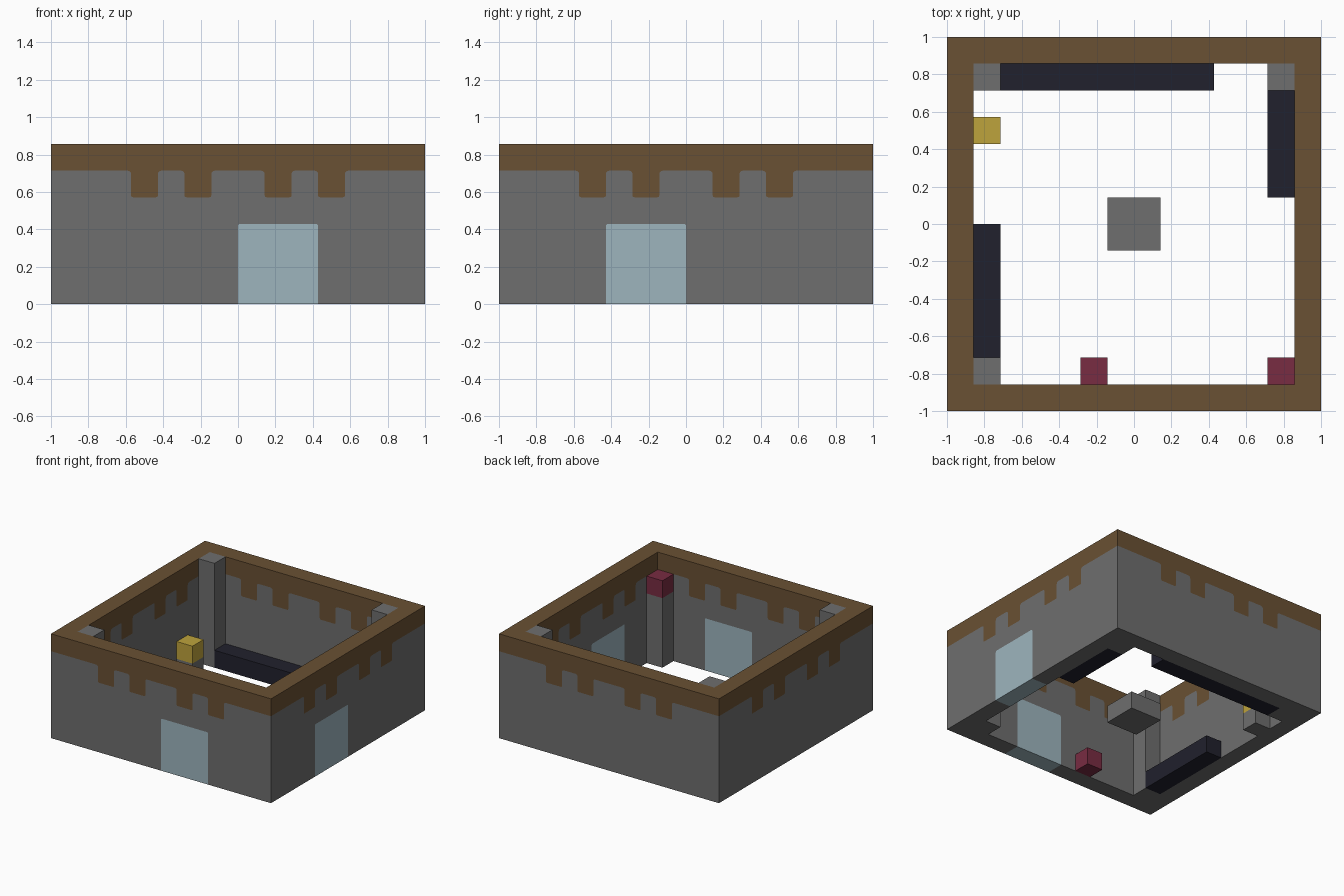
import bpy, bmesh, math
from mathutils import Matrix, Vector

cube = bpy.data.objects.get("Cube")
if cube:
    bpy.data.objects.remove(cube, do_unlink=True)

U = 1 / 7  # one building block


def material(name, rgb):
    m = bpy.data.materials.new(name)
    m.use_nodes = True
    m.diffuse_color = (*rgb, 1)
    m.node_tree.nodes["Principled BSDF"].inputs["Base Color"].default_value = (*rgb, 1)
    return m


STONE = material("grey stone", (0.156, 0.156, 0.156))
WOOD = material("brown wood", (0.144, 0.082, 0.033))
GLASS = material("pale blue door", (0.337, 0.462, 0.515))
DARK = material("dark navy", (0.015, 0.015, 0.026))
RED = material("dark red", (0.188, 0.025, 0.054))
YELLOW = material("yellow", (0.515, 0.366, 0.045))


def finish(name, bm, mat):
    bmesh.ops.recalc_face_normals(bm, faces=bm.faces)
    mesh = bpy.data.meshes.new(name)
    bm.to_mesh(mesh)
    bm.free()
    mesh.materials.append(mat)
    bpy.context.collection.objects.link(bpy.data.objects.new(name, mesh))


def block(name, mat, x, y, z):
    """Box between block-grid limits."""
    bm = bmesh.new()
    bmesh.ops.create_cube(bm, size=1)
    for v in bm.verts:
        v.co = Vector([(a + b) / 2 + c * (b - a) for (a, b), c in zip((x, y, z), v.co)]) * U
    finish(name, bm, mat)


def rounded(points):
    """Turn (u, z, radius) corners into an outline with small fillets."""
    out = []
    for i, (u, z, r) in enumerate(points):
        p = Vector((u, z))
        if not r:
            out.append(p)
            continue
        a = p + (Vector(points[i - 1][:2]) - p).normalized() * r
        b = p + (Vector(points[(i + 1) % len(points)][:2]) - p).normalized() * r
        for k in range(4):
            t = k / 3
            out.append(a * (1 - t) ** 2 + p * 2 * t * (1 - t) + b * t * t)
    return out


def prism(name, mat, points, turn):
    """Extrude an outline through the wall thickness and turn it to its side."""
    bm = bmesh.new()
    face = bm.faces.new([bm.verts.new((p.x, -7, p.y)) for p in rounded(points)])
    new = bmesh.ops.extrude_face_region(bm, geom=[face])["geom"]
    moved = [g for g in new if isinstance(g, bmesh.types.BMVert)]
    bmesh.ops.translate(bm, vec=(0, 1, 0), verts=moved)
    bm.transform(Matrix.Scale(U, 4) @ Matrix.Rotation(math.radians(turn), 4, "Z"))
    finish(name, bm, mat)


def wall(side, turn, half, door=None):
    # toothed line shared by stone and wood, running right to left
    teeth = []
    for left in (3, 1, -2, -4):
        teeth += [(left + 1, 5, 0.15), (left + 1, 4, 0.07), (left, 4, 0.07), (left, 5, 0.15)]
    line = [(half, 5, 0), *teeth, (-half, 5, 0)]
    opening = []
    if door:
        a, b = door
        opening = [(a, 0, 0), (a, 3, 0.08), (b, 3, 0.08), (b, 0, 0)]
        prism(side + "_door", GLASS, opening, turn)
    prism(side + "_wall", STONE, [(-half, 0, 0), *opening, (half, 0, 0), *line], turn)
    prism(side + "_trim", WOOD, [*line, (-half, 6, 0), (half, 6, 0)], turn)


# Four walls, two of them with doors
wall("front", 0, 7, (0, 3))
wall("left", 90, 6, (-3, 0))
wall("back", 180, 7)
wall("right", 270, 6)

# Corner pillars
LOW, HIGH = (-6, -5), (5, 6)
block("front_right_pillar", STONE, LOW, LOW, (0, 6))
block("back_right_pillar", STONE, LOW, HIGH, (0, 6))
block("back_left_pillar", STONE, HIGH, HIGH, (0, 6))
block("front_left_pillar", STONE, HIGH, LOW, (0, 4))
block("front_left_pillar_cap", RED, HIGH, LOW, (4, 5))

# Low benches along the walls
block("back_bench", DARK, (-5, 3), HIGH, (0, 1))
block("left_bench", DARK, HIGH, (1, 5), (0, 1))
block("right_bench", DARK, LOW, (-5, 0), (0, 1))

# Loose pieces in the room
block("centre_block", STONE, (-1, 1), (-1, 1), (0, 1))
block("front_red_block", RED, (-2, -1), LOW, (0, 1))
block("pedestal", STONE, LOW, (3, 4), (0, 1))
block("pedestal_top", YELLOW, LOW, (3, 4), (1, 2))
